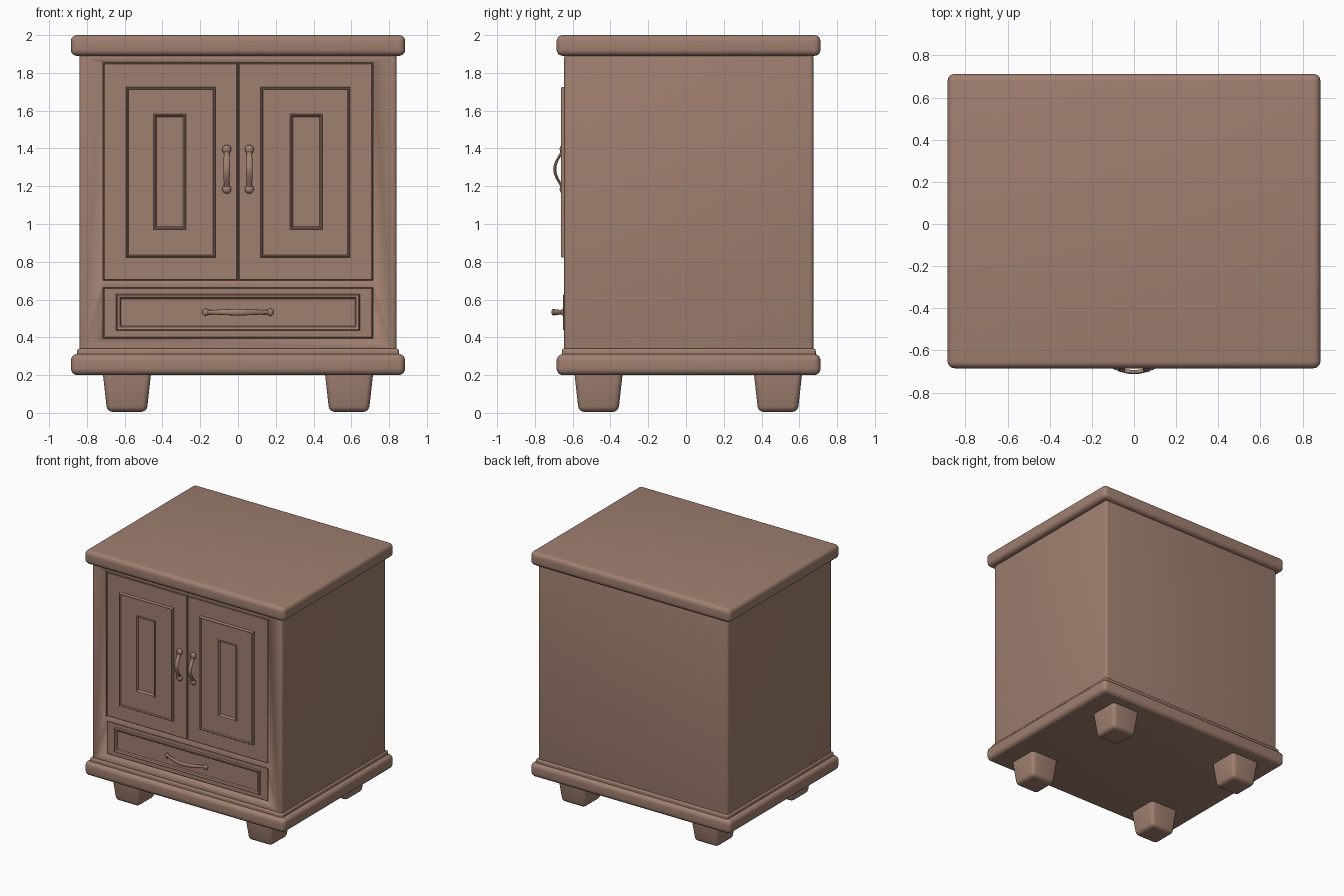
import bpy, bmesh, math

if "Cube" in bpy.data.objects:
    bpy.data.objects.remove(bpy.data.objects["Cube"])

wood = bpy.data.materials.new("brown wood")
wood.diffuse_color = (0.35, 0.212, 0.16, 1)
wood.use_nodes = True
wood.node_tree.nodes["Principled BSDF"].inputs["Base Color"].default_value = wood.diffuse_color


def finish(name, bm, angle=35):
    bmesh.ops.recalc_face_normals(bm, faces=bm.faces)
    me = bpy.data.meshes.new(name)
    bm.to_mesh(me)
    bm.free()
    me.materials.append(wood)
    ob = bpy.data.objects.new(name, me)
    bpy.context.collection.objects.link(ob)
    bpy.ops.object.select_all(action='DESELECT')
    ob.select_set(True)
    bpy.context.view_layer.objects.active = ob
    bpy.ops.object.shade_smooth_by_angle(angle=math.radians(angle))
    return ob


def box(name, x0, x1, y0, y1, z0, z1, r=0.0, taper=1.0, seg=4):
    """Rounded box; taper scales the bottom face."""
    bm = bmesh.new()
    bmesh.ops.create_cube(bm, size=1)
    for v in bm.verts:
        t = taper if v.co.z < 0 else 1
        v.co = ((x0 + x1) / 2 + v.co.x * t * (x1 - x0),
                (y0 + y1) / 2 + v.co.y * t * (y1 - y0),
                (z0 + z1) / 2 + v.co.z * (z1 - z0))
    if r:
        bmesh.ops.bevel(bm, geom=bm.edges[:], offset=r, segments=seg,
                        profile=0.5, affect='EDGES', clamp_overlap=True)
    return finish(name, bm)


def panel(name, loops, side=1):
    """Front-facing panel lofted through nested rectangles (x0, x1, z0, z1, inset, y)."""
    bm = bmesh.new()
    rings = []
    for x0, x1, z0, z1, i, y in loops:
        c = [(x0 + i, z0 + i), (x1 - i, z0 + i), (x1 - i, z1 - i), (x0 + i, z1 - i)]
        rings.append([bm.verts.new((side * x, y, z)) for x, z in c])
    for a, b in zip(rings, rings[1:]):
        for k in range(4):
            bm.faces.new((a[k], a[(k + 1) % 4], b[(k + 1) % 4], b[k]))
    bm.faces.new(rings[0])
    bm.faces.new(rings[-1])
    return finish(name, bm, 20)


def handle(name, cx, cz, half, y_end, y_mid, r_end, r_mid, ry, knob, vertical):
    """Bowed bar with a round knob at each end."""
    bm = bmesh.new()
    rings, n, m = [], 16, 12
    for s in range(n + 1):
        t = s / n * 2 - 1
        bow = math.cos(t * math.pi / 2) ** 1.3 if abs(t) < 1 else 0
        y = y_end + (y_mid - y_end) * bow
        r = r_end + (r_mid - r_end) * bow
        ring = []
        for k in range(m):
            a = 2 * math.pi * k / m
            w, yy = r * math.cos(a), y + ry * math.sin(a)
            ring.append(bm.verts.new((cx + w, yy, cz + t * half) if vertical
                                     else (cx + t * half, yy, cz + w)))
        rings.append(ring)
    for a, b in zip(rings, rings[1:]):
        for k in range(m):
            bm.faces.new((a[k], a[(k + 1) % m], b[(k + 1) % m], b[k]))
    bm.faces.new(rings[0])
    bm.faces.new(rings[-1])
    for e in (-1, 1):
        res = bmesh.ops.create_uvsphere(bm, u_segments=16, v_segments=10, radius=knob)
        for v in res['verts']:
            v.co.y = v.co.y * 0.7 + y_end
            v.co.x += cx + (0 if vertical else e * half)
            v.co.z += cz + (e * half if vertical else 0)
    return finish(name, bm, 50)


# Carcass with recesses for the doors and drawer
body = box("cabinet_body", -0.84, 0.84, -0.645, 0.675, 0.32, 1.90, 0.02)
for z0, z1 in ((0.70, 1.855), (0.395, 0.665)):
    cutter = box("recess_cutter", -0.715, 0.715, -0.8, -0.615, z0, z1)
    cutter.hide_render = True
    mod = body.modifiers.new("recess", 'BOOLEAN')
    mod.operation, mod.object, mod.solver = 'DIFFERENCE', cutter, 'EXACT'
    bpy.context.view_layer.objects.active = body
    bpy.ops.object.modifier_apply(modifier=mod.name)
    bpy.data.objects.remove(cutter)

# Top slab, base slab and the step above it
box("top_slab", -0.885, 0.885, -0.685, 0.712, 1.89, 2.0, 0.033, seg=5)
box("base_slab", -0.885, 0.885, -0.685, 0.712, 0.20, 0.312, 0.035, seg=5)
box("base_step", -0.852, 0.852, -0.657, 0.687, 0.29, 0.34, 0.012)

# Tapered feet
for sx, side in ((-1, "left"), (1, "right")):
    for cy, end in ((-0.463, "front"), (0.487, "back")):
        cx = sx * 0.588
        box(f"{end}_{side}_foot", cx - 0.131, cx + 0.131, cy - 0.131, cy + 0.131,
            0.005, 0.24, 0.03, taper=0.8)

# Doors with raised moulding and sunken centre, plus handles
D = (0.003, 0.712, 0.703, 1.852)
F = (0.118, 0.594, 0.822, 1.726)
C = (0.276, 0.448, 0.972, 1.583)
for s, side in ((-1, "left"), (1, "right")):
    panel(f"{side}_door", [
        (*D, 0, -0.612), (*D, 0, -0.636), (*D, 0.004, -0.640),
        (*F, 0, -0.640), (*F, 0.002, -0.657), (*F, 0.005, -0.661), (*F, 0.010, -0.661),
        (*F, 0.014, -0.650),
        (*C, 0, -0.650), (*C, 0.002, -0.657), (*C, 0.008, -0.657),
        (*C, 0.016, -0.638)], s)
    handle(f"{side}_door_handle", s * 0.06, 1.29, 0.105, -0.652, -0.695,
           0.014, 0.017, 0.008, 0.024, True)

# Drawer with moulding and handle
W = (-0.712, 0.712, 0.398, 0.662)
M = (-0.645, 0.645, 0.435, 0.630)
panel("drawer", [
    (*W, 0, -0.612), (*W, 0, -0.632), (*W, 0.004, -0.636),
    (*M, 0, -0.636), (*M, 0.003, -0.649), (*M, 0.007, -0.651), (*M, 0.020, -0.647),
    (*M, 0.026, -0.638)])
handle("drawer_handle", 0, 0.533, 0.17, -0.650, -0.703, 0.010, 0.017, 0.010, 0.019, False)
